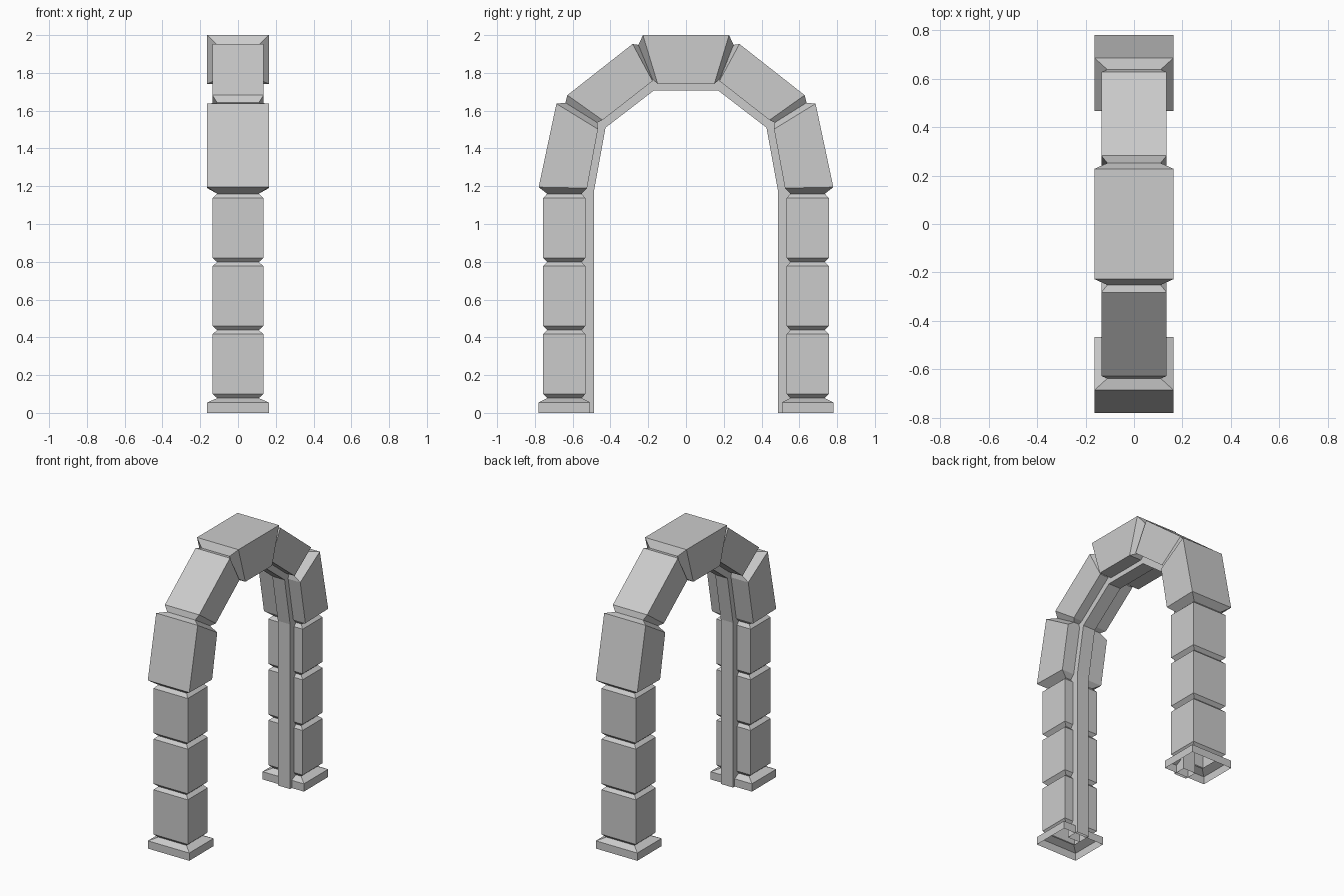
import bpy, bmesh

if "Cube" in bpy.data.objects:
    bpy.data.objects.remove(bpy.data.objects["Cube"])


def loft(name, rings):
    """Join successive four-cornered rings into a tube with open feet."""
    bm = bmesh.new()
    loops = [[bm.verts.new(p) for p in ring] for ring in rings]
    for a, b in zip(loops, loops[1:]):
        for i in range(4):
            j = (i + 1) % 4
            bm.faces.new((a[i], a[j], b[j], b[i]))
    bmesh.ops.recalc_face_normals(bm, faces=bm.faces)
    mesh = bpy.data.meshes.new(name)
    bm.to_mesh(mesh)
    bm.free()
    obj = bpy.data.objects.new(name, mesh)
    bpy.context.collection.objects.link(obj)
    return obj


def section(outer, inner, x0, x1):
    """Rectangular section across the arch; points are (y, z)."""
    return [(x0, *outer), (x1, *outer), (x1, *inner), (x0, *inner)]


def mirrored(half):
    """Continue a half path over the crown to the other foot."""
    return half + [((-o[0], o[1]), (-i[0], i[1]), a, b)
                   for o, i, a, b in reversed(half)]


WIDE, BLOCK, NECK = 0.163, 0.135, 0.11
half = []


def add(outer, inner, w):
    half.append((outer, inner, -w, w))


# Foot slab
add((-0.78, 0), (-0.507, 0), WIDE)
add((-0.78, 0.055), (-0.507, 0.055), WIDE)

# Three column blocks separated by V grooves
for k in range(3):
    z = 0.36 * k
    add((-0.735, z + 0.078), (-0.552, z + 0.078), NECK)
    add((-0.757, z + 0.10), (-0.533, z + 0.10), BLOCK)
    add((-0.757, z + 0.417), (-0.533, z + 0.417), BLOCK)
add((-0.735, 1.16), (-0.552, 1.16), NECK)

# Wide shoulder block
add((-0.78, 1.195), (-0.524, 1.19), WIDE)
add((-0.686, 1.637), (-0.466, 1.502), WIDE)
add((-0.638, 1.642), (-0.470, 1.537), NECK)

# Narrow slanted block
add((-0.628, 1.682), (-0.442, 1.550), BLOCK)
add((-0.283, 1.953), (-0.177, 1.757), BLOCK)
add((-0.252, 1.948), (-0.177, 1.765), NECK)

# Wide keystone
add((-0.228, 2.0), (-0.15, 1.742), WIDE)

loft("stone_arch", [section(*s) for s in mirrored(half)])

# Slim rail following the inside of the arch, slightly off centre
R0, R1 = -0.028, 0.068
rail = [((-0.58, 0), (-0.488, 0), R0, R1),
        ((-0.58, 1.18), (-0.488, 1.17), R0, R1),
        ((-0.505, 1.56), (-0.426, 1.51), R0, R1),
        ((-0.20, 1.80), (-0.170, 1.707), R0, R1)]
loft("inner_rail", [section(*s) for s in mirrored(rail)])
